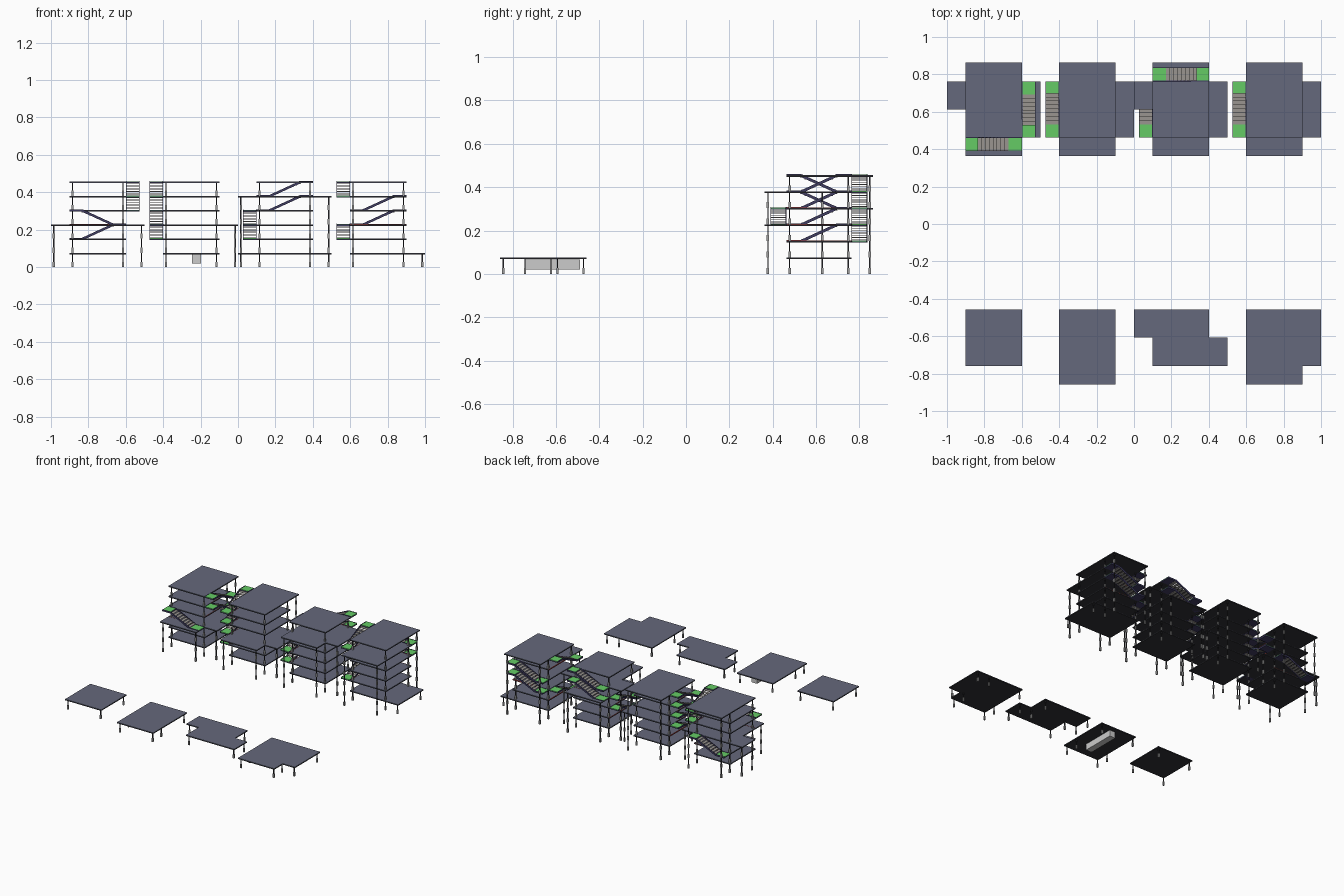
import bpy, bmesh

if "Cube" in bpy.data.objects:
    bpy.data.objects.remove(bpy.data.objects["Cube"])

H = 0.076          # storey height
B = 0.3            # base bay size


def material(name, rgb):
    m = bpy.data.materials.new(name)
    m.diffuse_color = (*rgb, 1)
    m.use_nodes = True
    m.node_tree.nodes["Principled BSDF"].inputs["Base Color"].default_value = m.diffuse_color
    return m


SLATE = material("slate", (0.13, 0.14, 0.20))
DARK = material("dark_steel", (0.03, 0.03, 0.035))
GREEN = material("green", (0.13, 0.60, 0.13))
PURPLE = material("stringer_violet", (0.05, 0.045, 0.12))
GREY = material("tread_grey", (0.32, 0.30, 0.28))
RED = material("rail_red", (0.45, 0.05, 0.04))
METAL = material("post_grey", (0.35, 0.35, 0.35))


def finish(bm, name, mat):
    bmesh.ops.recalc_face_normals(bm, faces=bm.faces)
    me = bpy.data.meshes.new(name)
    bm.to_mesh(me)
    bm.free()
    ob = bpy.data.objects.new(name, me)
    bpy.context.collection.objects.link(ob)
    if mat:
        me.materials.append(mat)
    return ob


def prism(bm, profile, v0, v1, f):
    """Sweep a (u, z) profile from v0 to v1, placed through the mapping f."""
    a = [bm.verts.new((*f(u, v0), z)) for u, z in profile]
    b = [bm.verts.new((*f(u, v1), z)) for u, z in profile]
    n = len(a)
    bm.faces.new(a)
    bm.faces.new(b[::-1])
    for i in range(n):
        j = (i + 1) % n
        bm.faces.new((a[i], b[i], b[j], a[j]))


def box(bm, u0, u1, v0, v1, z0, z1, f=lambda u, v: (u, v)):
    prism(bm, [(u0, z0), (u1, z0), (u1, z1), (u0, z1)], v0, v1, f)


def layer(rects, z0, z1, name, mat):
    """One plate whose outline is the union of several rectangles."""
    xs = sorted({round(v, 4) for r in rects for v in r[:2]})
    ys = sorted({round(v, 4) for r in rects for v in r[2:]})
    bm = bmesh.new()
    pts = {}

    def vert(x, y):
        if (x, y) not in pts:
            pts[(x, y)] = bm.verts.new((x, y, z0))
        return pts[(x, y)]
    for a, b in zip(xs, xs[1:]):
        for c, d in zip(ys, ys[1:]):
            mx, my = (a + b) / 2, (c + d) / 2
            if any(r[0] < mx < r[1] and r[2] < my < r[3] for r in rects):
                bm.faces.new((vert(a, c), vert(b, c), vert(b, d), vert(a, d)))
    ret = bmesh.ops.extrude_face_region(bm, geom=bm.faces[:])
    up = [g for g in ret["geom"] if isinstance(g, bmesh.types.BMVert)]
    bmesh.ops.translate(bm, verts=up, vec=(0, 0, z1 - z0))
    finish(bm, name, mat)


def floor(rects, z):
    layer(rects, z - 0.003, z, "floor_panel", SLATE)
    layer(rects, z - 0.008, z - 0.003, "floor_frame", DARK)


def posts(heights):
    """Thin post with a thicker sleeve at the foot of every storey."""
    bm, sl = bmesh.new(), bmesh.new()
    for (x, y), top in heights.items():
        box(bm, x - .003, x + .003, y - .003, y + .003, 0, top * H - .008)
        for k in range(top):
            z = k * H
            box(sl, x - .0055, x + .0055, y - .0055, y + .0055, z, z + .028)
    finish(bm, "posts", DARK)
    finish(sl, "post_sleeves", METAL)


def flight(x0, y0, side, level, rev):
    """Stair on one side of the bay, rising one storey along +u."""
    def f(u, v):
        if rev:
            u = B - u
        return {"F": (x0 + u, y0 - v), "B": (x0 + u, y0 + B + v),
                "L": (x0 - v, y0 + u), "R": (x0 + B + v, y0 + u)}[side]
    z, w, a, b = level * H, 0.074, 0.07, 0.235
    land, frame, tread, rail = (bmesh.new() for _ in range(4))
    # landings with dark frames
    for u0, u1, zz in ((0, a, z), (b, B, z + H)):
        box(land, u0, u1, .003, w - .003, zz - .002, zz + .002, f)
        box(frame, u0, u1, 0, w, zz - .008, zz - .002, f)
    # side stringers follow landing, slope, landing
    lo, hi = z - .008, z + .004
    prof = [(0, lo), (a, lo), (b, lo + H), (B, lo + H),
            (B, hi + H), (b - .005, hi + H), (a - .005, hi), (0, hi)]
    for v in (0, w - .004):
        prism(frame, prof, v, v + .004, f)
    # treads
    n = 8
    for i in range(n):
        u = a + (b - a) * i / n
        zt = z + H * (i + 1) / (n + 1)
        box(tread, u, u + (b - a) / n + .002, .004, w - .004, zt - .003, zt, f)
    # inner red rail strip
    box(rail, 0, B, -.002, 0, z - .005, z + .001, f)
    finish(land, "stair_landings", GREEN)
    finish(frame, "stair_stringers", PURPLE)
    finish(tread, "stair_treads", GREY)
    finish(rail, "stair_red_rail", RED)


# extensions of the base bay: x0, x1, y0, y1
EXT = {"C": (0, B, 0, B), "L": (-.1, 0, .15, B), "R": (B, .4, 0, B),
       "F": (0, B, -.1, 0), "B": (0, B, B, .4)}
I = 0.015
CORNERS = {"C": ((I, I), (B - I, I), (I, B - I), (B - I, B - I)),
           "L": ((-.1 + I, .15 + I), (-.1 + I, B - I)),
           "R": ((.4 - I, I), (.4 - I, B - I)),
           "F": ((I, -.1 + I), (B - I, -.1 + I)),
           "B": ((I, .4 - I), (B - I, .4 - I))}


def tower(x0, y0, levels):
    tops = {}
    for k, ext in enumerate(levels, 1):
        floor([(x0 + EXT[e][0], x0 + EXT[e][1], y0 + EXT[e][2], y0 + EXT[e][3])
               for e in "C" + ext], k * H)
        for e in "C" + ext:
            for cx, cy in CORNERS[e]:
                tops[(x0 + cx, y0 + cy)] = k
    posts(tops)


# back row: four towers, extensions listed per storey
Y = 0.463
tower(-.9, Y, ["", "", "FLR", "", "", "B"])
tower(-.4, Y, ["", "", "FR", "", "", "B"])
tower(.1, Y, ["", "", "", "B", "FLR", ""])
tower(.6, Y, ["R", "", "", "", "F", "B"])

# stairs: tower x, side, starting level, reversed
for x, side, level, rev in [
        (-.9, "B", 2, False), (-.9, "F", 3, True),
        (-.9, "R", 4, True), (-.9, "R", 5, True),
        (-.4, "L", 2, False), (-.4, "L", 3, False),
        (-.4, "L", 4, False), (-.4, "L", 5, False),
        (.1, "L", 2, False), (.1, "L", 3, False),
        (.1, "B", 4, False), (.1, "B", 5, False),
        (.6, "L", 2, False), (.6, "B", 3, False),
        (.6, "B", 4, False), (.6, "L", 5, False)]:
    flight(x, Y, side, level, rev)

# front row: single-storey platforms
YF = -0.758
tower(-.9, YF, [""])
tower(-.4, YF, ["F"])
tower(.6, YF, ["FR"])
floor([(0, .4, YF + .15, YF + B), (.1, .5, YF, YF + .15)], H)
posts({(x, YF + y): 1 for x, y in [
    (I, .15 + I), (I, B - I), (.4 - I, B - I), (.1 + I, I),
    (.5 - I, I), (.5 - I, .15 - I), (.1 + I, .15 + I), (.4 - I, .15 - I)]})

# storage box beneath the second platform
bm = bmesh.new()
box(bm, -.245, -.197, -.74, -.49, .02, .066)
finish(bm, "storage_box", None)
